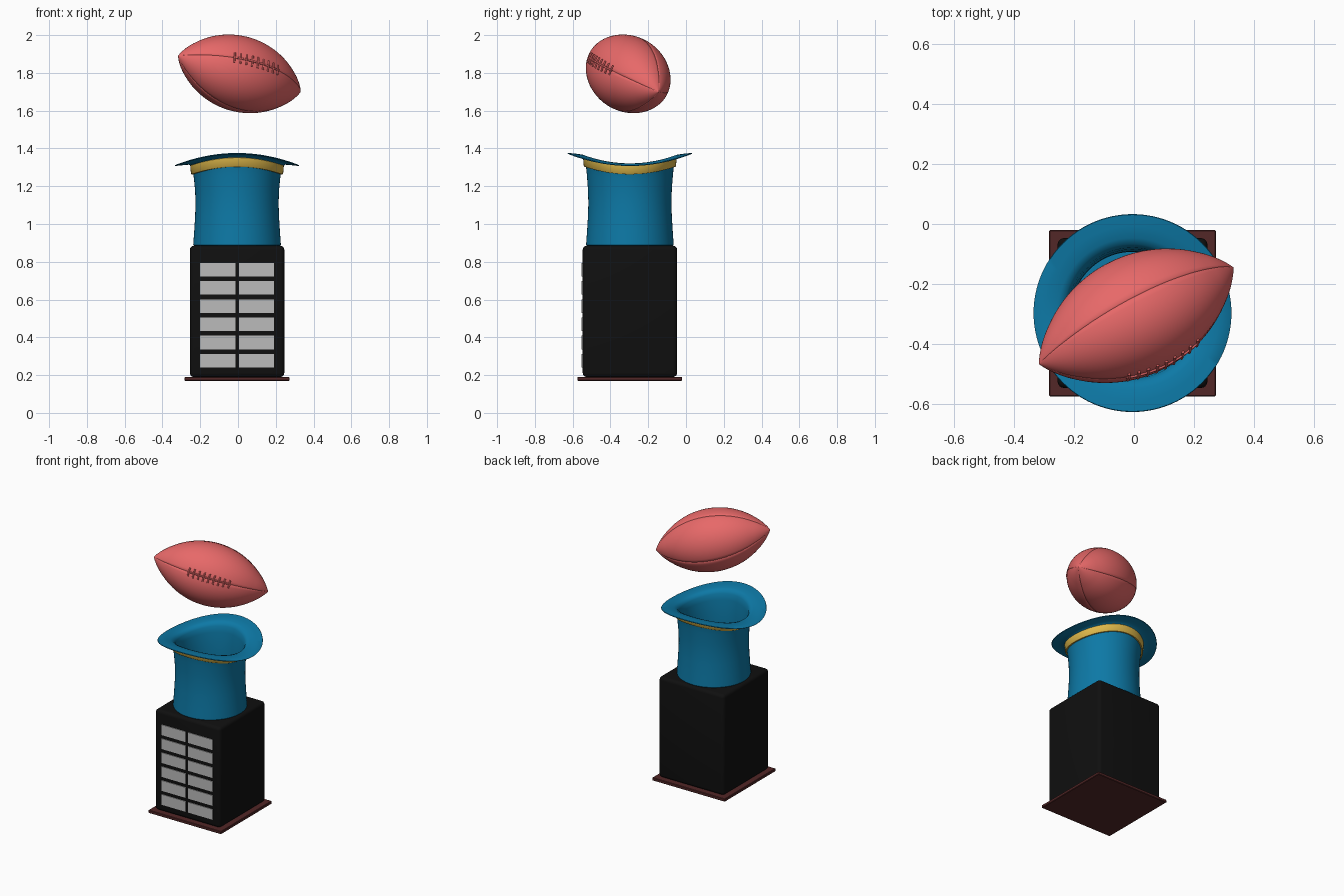
import bpy, bmesh, math
from mathutils import Vector, Matrix

if "Cube" in bpy.data.objects:
    bpy.data.objects.remove(bpy.data.objects["Cube"])

CX, CY = -0.005, -0.297


def mat(name, r, g, b):
    m = bpy.data.materials.new(name)
    m.diffuse_color = (r, g, b, 1)
    m.use_nodes = True
    m.node_tree.nodes["Principled BSDF"].inputs["Base Color"].default_value = m.diffuse_color
    return m


BLACK = mat("black", 0.005, 0.005, 0.005)
BROWN = mat("dark_wood", 0.085, 0.02, 0.02)
SILVER = mat("silver", 0.5, 0.5, 0.5)
TEAL = mat("teal", 0.004, 0.19, 0.38)
GOLD = mat("gold", 0.75, 0.49, 0.07)
RED = mat("leather", 0.80, 0.14, 0.14)


def finish(name, bm, material, angle=None):
    bmesh.ops.recalc_face_normals(bm, faces=bm.faces)
    me = bpy.data.meshes.new(name)
    bm.to_mesh(me)
    bm.free()
    ob = bpy.data.objects.new(name, me)
    bpy.context.collection.objects.link(ob)
    me.materials.append(material)
    if angle:
        bpy.ops.object.select_all(action='DESELECT')
        ob.select_set(True)
        bpy.context.view_layer.objects.active = ob
        bpy.ops.object.shade_smooth_by_angle(angle=math.radians(angle))
    return ob


def box(name, lo, hi, material, bevel=0.0, segs=1):
    lo, hi = Vector(lo), Vector(hi)
    bm = bmesh.new()
    m = Matrix.Translation((lo + hi) / 2) @ Matrix.Diagonal((*(hi - lo), 1))
    bmesh.ops.create_cube(bm, size=1, matrix=m)
    if bevel:
        bmesh.ops.bevel(bm, geom=bm.edges[:], offset=bevel, segments=segs,
                        profile=0.5, affect='EDGES')
    return finish(name, bm, material, 35 if bevel else None)


def lathe(name, profile, n, material, closed=False, angle=40):
    """Profile of (radius, height, saddle amount) turned about the hat axis."""
    bm = bmesh.new()
    rings = []
    for r, z, amp in profile:
        if r == 0:
            rings.append([bm.verts.new((CX, CY, z))] * n)
            continue
        ring = []
        for i in range(n):
            a = 2 * math.pi * i / n
            ring.append(bm.verts.new((CX + r * math.cos(a), CY + r * math.sin(a),
                                      z - amp * math.cos(2 * a))))
        rings.append(ring)
    pairs = list(zip(rings, rings[1:]))
    if closed:
        pairs.append((rings[-1], rings[0]))
    for p, q in pairs:
        for i in range(n):
            j = (i + 1) % n
            bm.faces.new(list(dict.fromkeys((p[i], p[j], q[j], q[i]))))
    return finish(name, bm, material, angle)


# pedestal
box("base_plate", (-0.283, -0.575, 0.17), (0.273, -0.02, 0.19), BROWN, 0.003)
box("pedestal", (-0.255, -0.547, 0.19), (0.245, -0.047, 0.885), BLACK, 0.022, 4)

# two columns of name plates
for row in range(6):
    top = 0.794 - row * 0.0963
    for col, x in enumerate((-0.20, 0.004)):
        box(f"name_plate_{row}_{col}", (x, -0.552, top - 0.072),
            (x + 0.186, -0.54, top), SILVER)

# upturned hat: outer wall, saddle brim, inner wall and floor
lathe("hat", [
    (0, 0.882, 0), (0.225, 0.882, 0), (0.232, 0.889, 0), (0.227, 0.96, 0),
    (0.222, 1.04, 0), (0.220, 1.11, 0.001), (0.222, 1.18, 0.005),
    (0.228, 1.25, 0.012), (0.234, 1.30, 0.018), (0.241, 1.326, 0.021),
    (0.255, 1.337, 0.023), (0.29, 1.339, 0.028), (0.328, 1.339, 0.032),
    (0.330, 1.342, 0.032), (0.328, 1.344, 0.032), (0.29, 1.345, 0.028),
    (0.25, 1.344, 0.023), (0.230, 1.336, 0.021), (0.218, 1.318, 0.019),
    (0.212, 1.28, 0.015), (0.206, 1.2, 0.006), (0.204, 1.11, 0.001),
    (0.208, 1.0, 0), (0.214, 0.91, 0), (0, 0.91, 0)], 96, TEAL)

# hat band following the brim
lathe("hat_band", [(0.228, 1.283, 0.020), (0.240, 1.283, 0.020),
                   (0.244, 1.287, 0.020), (0.248, 1.330, 0.021),
                   (0.244, 1.334, 0.021), (0.230, 1.334, 0.021)],
      96, GOLD, closed=True)

# ball placement: local x along the ball, local z towards the laces
tip_a, tip_b = Vector((-0.317, -0.467, 1.89)), Vector((0.332, -0.145, 1.70))
centre = (tip_a + tip_b) / 2
ax = (tip_b - tip_a).normalized()
az = Vector((0.10, -0.16, 0.057))
az = (az - ax * az.dot(ax)).normalized()
ay = az.cross(ax)
FRAME = Matrix.Translation(centre) @ Matrix((ax, ay, az)).transposed().to_4x4()
HALF, RAD = (tip_b - tip_a).length / 2, 0.20
ARC = (HALF ** 2 + RAD ** 2) / (2 * RAD)


def ball_radius(x):
    r = math.sqrt(ARC ** 2 - x * x) - (ARC - RAD)
    tip = max(0, 1 - abs(x) / HALF)
    return r + 0.012 * math.sqrt(tip) * max(0, 1 - tip * 4)


# ball: pointed spindle with four narrow seam grooves
bm = bmesh.new()
angles = []
for k in range(4):
    q = k * math.pi / 2
    angles += [q - 0.02, q, q + 0.02]
    angles += [q + 0.02 + (math.pi / 2 - 0.04) * i / 18 for i in range(1, 18)]
n, rings = len(angles), []
STEPS = 64
for s in range(STEPS + 1):
    x = -HALF * math.cos(math.pi * s / STEPS)
    if s in (0, STEPS):
        rings.append([bm.verts.new((x, 0, 0))] * n)
        continue
    ring = []
    for i, a in enumerate(angles):
        r = ball_radius(x)
        if i % 20 == 1:
            r -= min(0.003, r * 0.03)
        ring.append(bm.verts.new((x, r * math.sin(a), r * math.cos(a))))
    rings.append(ring)
for p, q in zip(rings, rings[1:]):
    for i in range(n):
        j = (i + 1) % n
        bm.faces.new(list(dict.fromkeys((p[i], p[j], q[j], q[i]))))
bm.transform(FRAME)
finish("ball", bm, RED, 60)


def tube(name, pts, radius):
    """Round cord through points given in the ball frame."""
    cu = bpy.data.curves.new(name, 'CURVE')
    cu.dimensions = '3D'
    cu.bevel_depth = radius
    cu.bevel_resolution = 2
    cu.use_fill_caps = True
    sp = cu.splines.new('POLY')
    sp.points.add(len(pts) - 1)
    for p, co in zip(sp.points, pts):
        p.co = (*(FRAME @ Vector(co)), 1)
    cu.materials.append(RED)
    bpy.context.collection.objects.link(bpy.data.objects.new(name, cu))


# laces: one long cord and short cross bars
tube("lace_spine", [(x, 0, ball_radius(x) + 0.001)
                    for x in [-0.14 + 0.02 * i for i in range(15)]], 0.005)
for i in range(9):
    x = -0.132 + 0.033 * i
    r = ball_radius(x) + 0.002
    tube(f"lace_bar_{i}", [(x, r * math.sin(a), r * math.cos(a))
                           for a in (-0.15, -0.075, 0, 0.075, 0.15)], 0.005)
